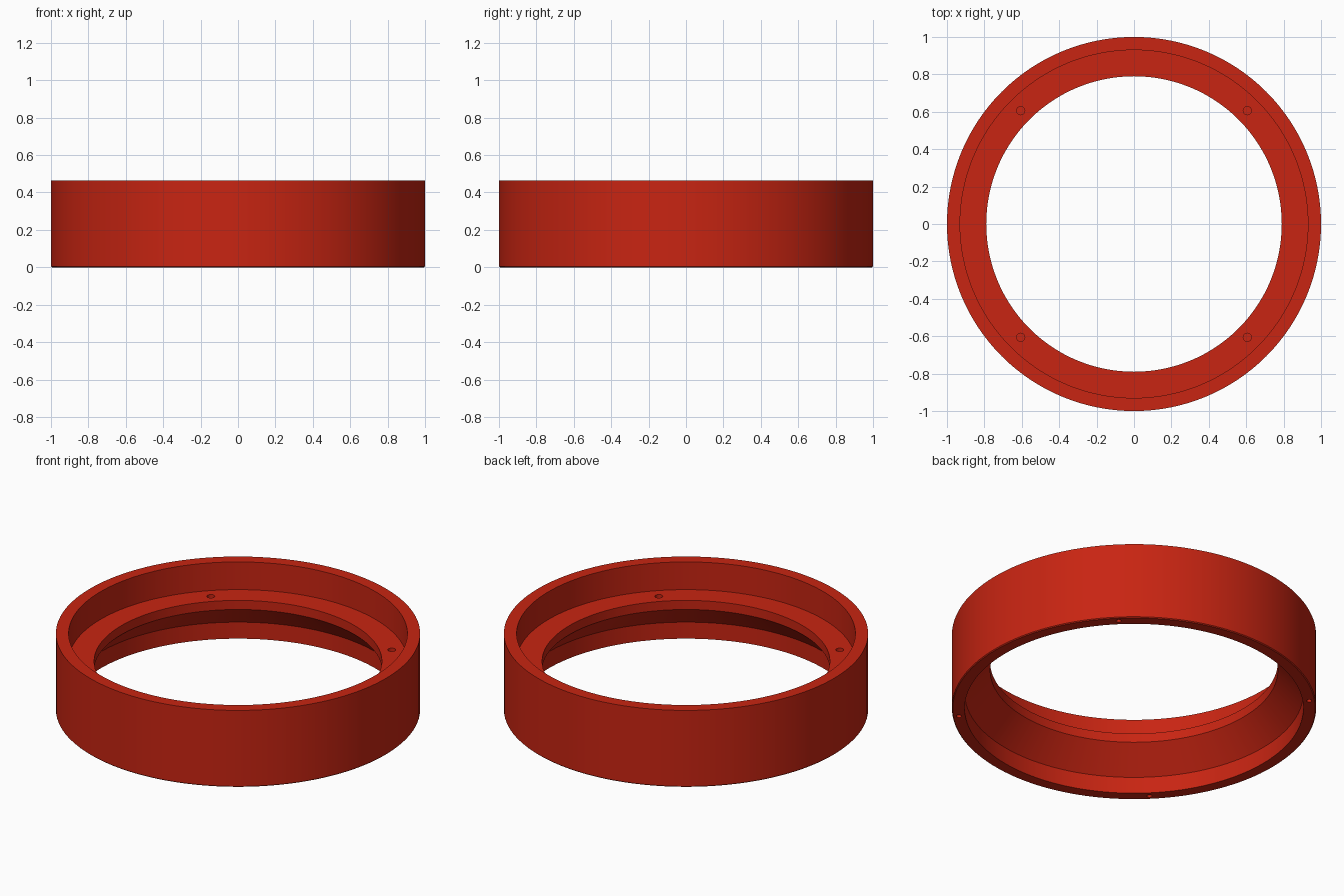
import bpy, bmesh, math
from mathutils import Matrix

if "Cube" in bpy.data.objects:
    bpy.data.objects.remove(bpy.data.objects["Cube"])

SEGMENTS = 128

red = bpy.data.materials.new("red")
red.diffuse_color = (0.58, 0.018, 0.006, 1)
red.use_nodes = True
red.node_tree.nodes["Principled BSDF"].inputs["Base Color"].default_value = red.diffuse_color


def make_object(name, bm):
    bmesh.ops.recalc_face_normals(bm, faces=bm.faces)
    mesh = bpy.data.meshes.new(name)
    bm.to_mesh(mesh)
    bm.free()
    mesh.materials.append(red)
    obj = bpy.data.objects.new(name, mesh)
    bpy.context.collection.objects.link(obj)
    return obj


# Ring cross-section (radius, height): upper recess, ledge, throat, flare, lower bore
profile = [(0.995, 0), (1, 0.005), (1, 0.465), (0.93, 0.465), (0.93, 0.297),
           (0.79, 0.297), (0.79, 0.242), (0.93, 0.1), (0.93, 0)]

bm = bmesh.new()
verts = [bm.verts.new((r, 0, z)) for r, z in profile]
edges = [bm.edges.new((v, verts[(i + 1) % len(verts)])) for i, v in enumerate(verts)]
bmesh.ops.spin(bm, geom=verts + edges, cent=(0, 0, 0), axis=(0, 0, 1),
               angle=math.tau, steps=SEGMENTS, use_merge=True)
bmesh.ops.remove_doubles(bm, verts=bm.verts, dist=1e-5)
ring = make_object("ring", bm)

# Blind screw holes: four in the ledge, four in the bottom rim
bm = bmesh.new()
for i in range(4):
    angle = math.radians(45 + 90 * i)
    for dist, radius, z_low, z_high in ((0.857, 0.022, 0.235, 0.35),
                                        (0.965, 0.014, -0.05, 0.1)):
        place = Matrix.Translation((dist * math.cos(angle), dist * math.sin(angle),
                                    (z_low + z_high) / 2))
        bmesh.ops.create_cone(bm, cap_ends=True, segments=24, radius1=radius,
                              radius2=radius, depth=z_high - z_low, matrix=place)
cutter = make_object("screw_hole_cutter", bm)
cutter.hide_render = True

cut = ring.modifiers.new("screw_holes", 'BOOLEAN')
cut.operation = 'DIFFERENCE'
cut.solver = 'EXACT'
cut.object = cutter

bpy.context.view_layer.objects.active = ring
ring.select_set(True)
bpy.ops.object.modifier_apply(modifier=cut.name)
bpy.data.objects.remove(cutter)
bpy.ops.object.shade_smooth_by_angle(angle=math.radians(30))
